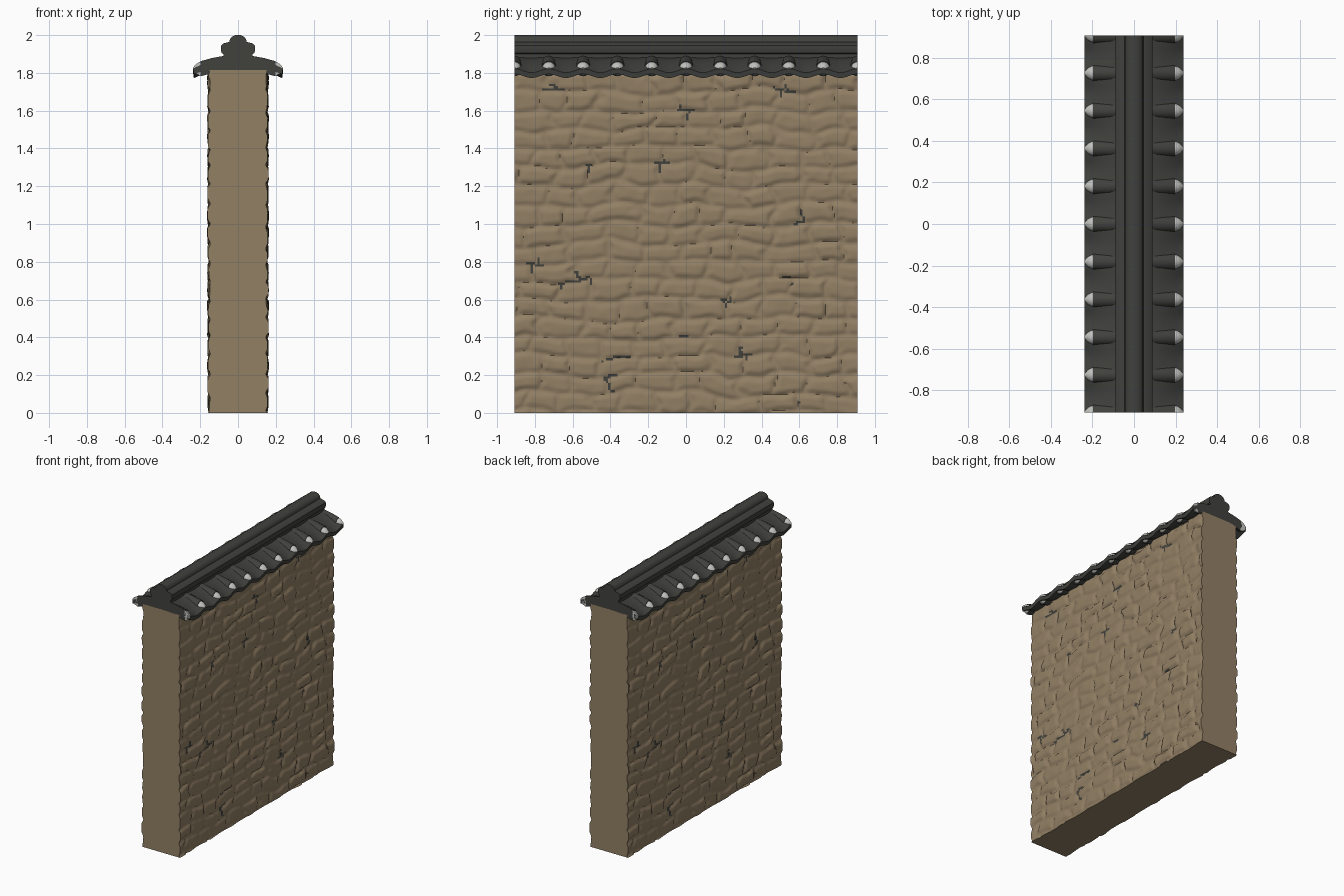
import bpy, bmesh, math, random
from mathutils import noise, Vector

if "Cube" in bpy.data.objects:
    bpy.data.objects.remove(bpy.data.objects["Cube"])

random.seed(7)
RAND = [random.random() for _ in range(997)]  # fixed table for stone variation

HALF = 0.908      # half length of the wall
PITCH = HALF / 5  # spacing of the roof tiles


def material(name, rgb):
    m = bpy.data.materials.new(name)
    m.diffuse_color = (*rgb, 1)
    m.use_nodes = True
    m.node_tree.nodes["Principled BSDF"].inputs["Base Color"].default_value = m.diffuse_color
    return m


STONE = material("tan stone", (0.29, 0.215, 0.13))
TILE = material("dark roof tile", (0.052, 0.054, 0.047))
PLASTER = material("pale grey plaster", (0.55, 0.55, 0.52))


def finish(name, bm, mats, angle=40):
    bmesh.ops.recalc_face_normals(bm, faces=bm.faces)
    me = bpy.data.meshes.new(name)
    bm.to_mesh(me)
    bm.free()
    for m in mats:
        me.materials.append(m)
    ob = bpy.data.objects.new(name, me)
    bpy.context.collection.objects.link(ob)
    bpy.ops.object.select_all(action='DESELECT')
    ob.select_set(True)
    bpy.context.view_layer.objects.active = ob
    bpy.ops.object.shade_smooth_by_angle(angle=math.radians(angle))
    return ob


def loft(bm, rings):
    """Join closed rings of points and cap both ends."""
    vs = [[bm.verts.new(p) for p in r] for r in rings]
    n = len(vs[0])
    for a, b in zip(vs, vs[1:]):
        for i in range(n):
            bm.faces.new((a[i], a[(i + 1) % n], b[(i + 1) % n], b[i]))
    bm.faces.new(vs[0])
    bm.faces.new(vs[-1])


def both_sides(half):
    """Mirror a half profile (x, z) that runs from bottom to top."""
    return half + [(-x, z) for x, z in reversed(half)]


# Stone relief: irregular courses of rounded stones
def relief(y, z):
    w = noise.noise(Vector((y * 4, z * 4, 1.7)))
    v = z / 0.1 + 0.42 * w + 0.15 * noise.noise(Vector((y * 11, z * 11, 5)))
    row = math.floor(v)
    u = y / 0.18 + RAND[(row * 37 + 50) % 997] * 5
    u += 0.45 * noise.noise(Vector((y * 3, row * 7.3, 3.1)))
    u += 0.22 * noise.noise(Vector((y * 8, z * 14, 9.2)))
    col = math.floor(u)
    fu, fv = u - col, v - row
    d = min(min(fu, 1 - fu) * 0.18, min(fv, 1 - fv) * 0.1)
    t = min(1, d / 0.026)
    size = RAND[(row * 131 + col * 17 + 900) % 997]
    bump = noise.noise(Vector((y * 16, z * 16, 2)))
    return t * t * (3 - 2 * t) * (0.008 + 0.007 * size + 0.003 * bump)


# Wall: two relief faces closed by flat ends, top and bottom
N, TOP = 150, 1.815
bm = bmesh.new()
heights = [[relief(-HALF + 2 * HALF * i / N, TOP * j / N) for j in range(N + 1)]
           for i in range(N + 1)]
grids = []
for s in (1, -1):
    g = [[bm.verts.new((s * (0.147 + heights[i][j]),
                        s * (-HALF + 2 * HALF * i / N), TOP * j / N))
          for j in range(N + 1)] for i in range(N + 1)]
    grids.append(g)
    for i in range(N):
        for j in range(N):
            f = bm.faces.new((g[i][j], g[i + 1][j], g[i + 1][j + 1], g[i][j + 1]))
            # a few deep joints show dark
            y, z = 2 * HALF * i / N, TOP * j / N
            if heights[i][j] < 0.0015 and noise.noise(Vector((y * 5, z * 5, 8))) > 0.45:
                f.material_index = 1
A, B = grids
for a, b in ((0, N), (N, 0)):
    bm.faces.new(A[a] + B[b][::-1])
for j in (0, N):
    bm.faces.new([A[i][j] for i in range(N + 1)] + [B[i][j] for i in range(N + 1)])
finish("stone_wall", bm, [STONE, TILE], 50)

# Roof bed: concave tiles that sag between the rolls
half = [(0.15, 1.812), (0.19, 1.806), (0.22, 1.799), (0.234, 1.794),
        (0.238, 1.822), (0.22, 1.832), (0.19, 1.845), (0.14, 1.863), (0.08, 1.883)]
bm = bmesh.new()
rings = []
for k in range(121):
    y = -HALF + 2 * HALF * k / 120
    sag = (1 - math.cos(2 * math.pi * y / PITCH)) / 2
    pts = [(x, z - 0.021 * sag * min(1, max(0.2, (x - 0.12) / 0.1))) for x, z in half]
    rings.append([(x, y, z) for x, z in both_sides(pts)])
loft(bm, rings)
finish("roof_bed", bm, [TILE])

# Ridge with stepped sides and a round top
half = [(0.078, 1.85), (0.078, 1.9), (0.086, 1.905), (0.09, 1.918), (0.09, 1.945),
        (0.078, 1.956), (0.045, 1.964), (0.043, 1.978), (0.033, 1.991), (0.014, 2.0)]
bm = bmesh.new()
loft(bm, [[(x, y, z) for x, z in both_sides(half)] for y in (-HALF, HALF)])
finish("roof_ridge", bm, [TILE], 35)


# Round tiles and their plaster ends; the end ones are cut in half
def roll(bm, side, k, stations):
    a0, a1 = 0, 2 * math.pi
    if k == 5:
        a0, a1 = math.pi / 2, 1.5 * math.pi
    elif k == -5:
        a0, a1 = -math.pi / 2, math.pi / 2
    n = 16 if abs(k) < 5 else 8
    count = n if abs(k) < 5 else n + 1
    loft(bm, [[(side * x, k * PITCH + r * math.cos(a0 + (a1 - a0) * i / n),
                z + r * math.sin(a0 + (a1 - a0) * i / n)) for i in range(count)]
              for x, z, r in stations])


rolls, caps = bmesh.new(), bmesh.new()
for side in (1, -1):
    for k in range(-5, 6):
        roll(rolls, side, k, [(0.07, 1.851, 0.04), (0.14, 1.838, 0.04), (0.198, 1.822, 0.04)])
        roll(caps, side, k, [(0.19, 1.824, 0.036), (0.205, 1.822, 0.035),
                             (0.222, 1.822, 0.025), (0.237, 1.822, 0.007)])
finish("round_tiles", rolls, [TILE])
finish("tile_end_caps", caps, [PLASTER])
